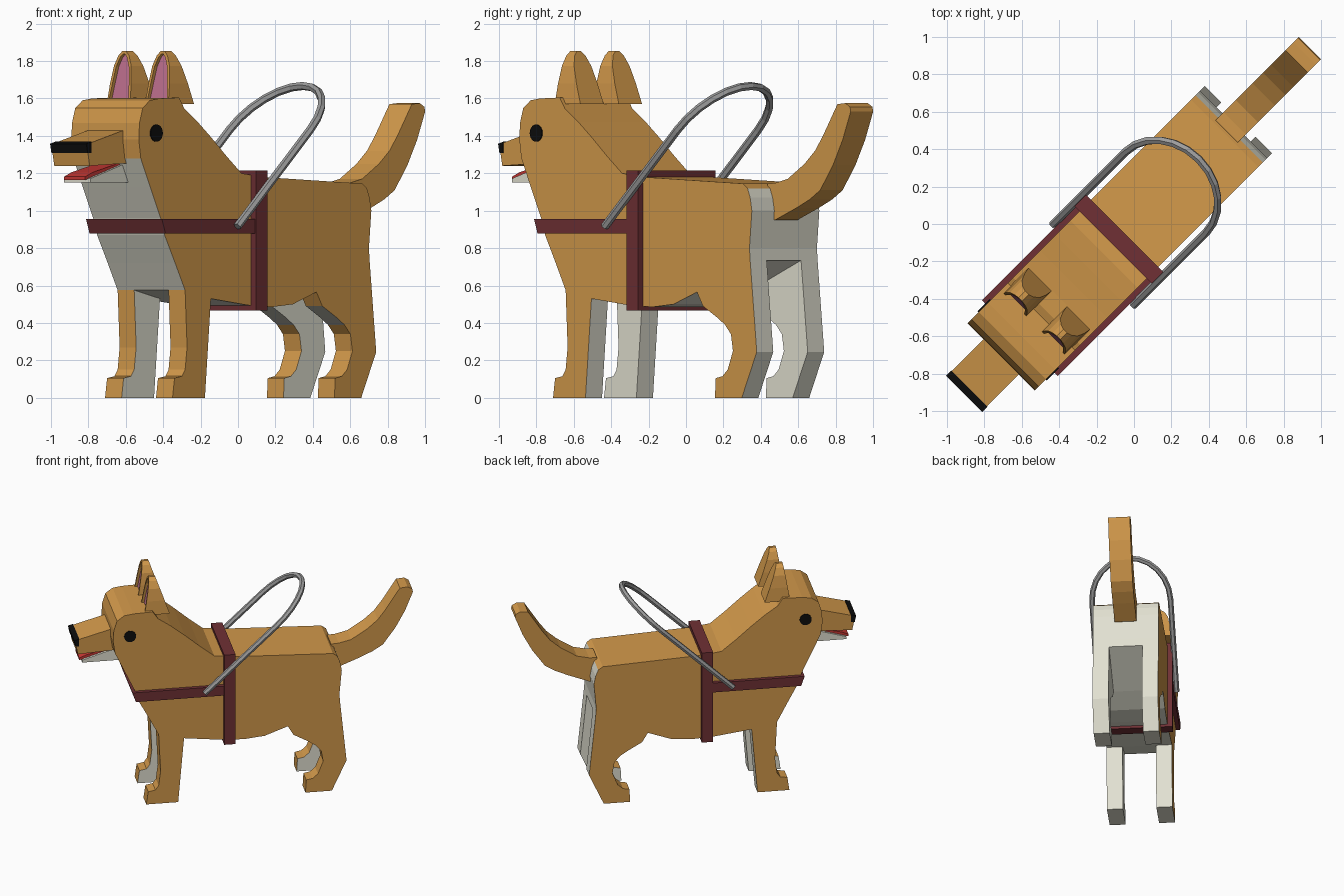
import bpy, bmesh, math
from mathutils import Vector

if "Cube" in bpy.data.objects:
    bpy.data.objects.remove(bpy.data.objects["Cube"])

TURN = math.radians(45)   # the dog stands diagonally; local x runs from nose to tail


def mat(name, r, g, b):
    m = bpy.data.materials.new(name)
    m.diffuse_color = (r, g, b, 1)
    m.use_nodes = True
    m.node_tree.nodes["Principled BSDF"].inputs["Base Color"].default_value = m.diffuse_color
    return m


TAN = mat("tan_fur", 0.65, 0.32, 0.07)
CREAM = mat("cream_fur", 0.76, 0.75, 0.64)
MAROON = mat("maroon_strap", 0.16, 0.03, 0.035)
GREY = mat("grey_metal", 0.34, 0.34, 0.34)
PINK = mat("pink_ear", 0.55, 0.17, 0.29)
RED = mat("red_tongue", 0.58, 0.04, 0.035)
BLACK = mat("black", 0.004, 0.004, 0.004)


def finish(name, bm, mats, rule=None):
    bmesh.ops.recalc_face_normals(bm, faces=bm.faces)
    bm.normal_update()
    if rule:
        for f in bm.faces:
            f.material_index = int(rule(f.normal, f.calc_center_median()))
    me = bpy.data.meshes.new(name)
    bm.to_mesh(me)
    bm.free()
    for m in mats:
        me.materials.append(m)
    ob = bpy.data.objects.new(name, me)
    ob.rotation_euler.z = TURN
    bpy.context.collection.objects.link(ob)
    return ob


def prism(name, pts, y0, y1, mats, rule=None):
    """Side profile (x, z) extruded across the width."""
    bm = bmesh.new()
    a = [bm.verts.new((x, y0, z)) for x, z in pts]
    b = [bm.verts.new((x, y1, z)) for x, z in pts]
    bm.faces.new(a)
    bm.faces.new(b[::-1])
    for i in range(len(pts)):
        j = (i + 1) % len(pts)
        bm.faces.new((a[i], b[i], b[j], a[j]))
    return finish(name, bm, mats, rule)


W = 0.255      # half width of body
IN = 0.13      # inner side of legs

# Body with neck and head: cream chest, belly and rump
body = [(-0.85, 1.60), (-0.92, 1.59), (-0.975, 1.55), (-1.0, 1.47), (-1.005, 1.38),
        (-0.99, 1.28), (-0.92, 1.13), (-0.84, 0.96), (-0.81, 0.87), (-0.73, 0.72),
        (-0.655, 0.575), (-0.46, 0.53), (-0.18, 0.495), (0.0, 0.485), (0.16, 0.50),
        (0.338, 0.565), (0.74, 0.735), (0.735, 0.80), (0.753, 1.0), (0.74, 1.07),
        (0.72, 1.12), (0.685, 1.145), (-0.07, 1.18), (-0.228, 1.20), (-0.34, 1.29),
        (-0.455, 1.39), (-0.56, 1.475), (-0.66, 1.545), (-0.70, 1.605)]
prism("body", body, -W, W, [TAN, CREAM],
      lambda n, c: (n.z < -0.3 and c.z < 0.8) or (n.x < -0.5 and c.z < 1.28)
      or (n.x > 0.5 and c.z < 1.12))

# Legs: cream inside, behind and underneath
front_leg = [(-0.655, 0.575), (-0.64, 0.27), (-0.655, 0.15), (-0.68, 0.115), (-0.735, 0.105),
             (-0.75, 0.0), (-0.505, 0.0), (-0.46, 0.53)]
hind_leg = [(0.338, 0.565), (0.383, 0.49), (0.489, 0.43), (0.55, 0.39), (0.595, 0.34),
            (0.61, 0.25), (0.57, 0.15), (0.53, 0.115), (0.48, 0.105), (0.474, 0.0),
            (0.677, 0.0), (0.79, 0.245), (0.74, 0.735)]
for side, tag in ((1, "right"), (-1, "left")):
    for kind, pts in (("front_leg", front_leg), ("hind_leg", hind_leg)):
        prism(f"{kind}_{tag}", pts, side * IN, side * W, [TAN, CREAM],
              lambda n, c, s=side: n.y * s < -0.5 or n.x > 0.5 or n.z < -0.8)

# Tail
prism("tail", [(0.70, 1.145), (0.76, 1.148), (0.854, 1.17), (0.98, 1.25), (1.06, 1.32),
               (1.12, 1.40), (1.23, 1.57), (1.29, 1.575), (1.325, 1.555), (1.33, 1.53),
               (1.27, 1.38), (1.197, 1.245), (1.10, 1.11), (1.02, 1.06), (0.92, 1.015),
               (0.757, 0.95), (0.70, 0.95)], -0.085, 0.085, [TAN])

# Muzzle, nose, jaw, tongue
prism("muzzle", [(-0.95, 1.435), (-1.0, 1.43), (-1.278, 1.355), (-1.255, 1.24),
                 (-0.95, 1.255)], -0.134, 0.134, [TAN])
prism("nose", [(-1.245, 1.369), (-1.284, 1.358), (-1.274, 1.308), (-1.245, 1.308)],
      -0.137, 0.137, [BLACK])
prism("jaw", [(-1.215, 1.152), (-1.215, 1.172), (-0.96, 1.25), (-0.90, 1.152)],
      -0.1, 0.1, [CREAM])
prism("tongue", [(-1.235, 1.165), (-1.235, 1.182), (-1.18, 1.205), (-0.95, 1.262),
                 (-0.95, 1.235), (-1.18, 1.178)], -0.08, 0.08, [RED])

# Eyes and ears
for side, tag in ((1, "right"), (-1, "left")):
    bm = bmesh.new()
    bmesh.ops.create_cone(bm, cap_ends=True, segments=20, radius1=0.046, radius2=0.046, depth=0.008)
    for v in bm.verts:
        x, y, z = v.co
        v.co = (-0.875 + x, side * (W + 0.002) + z, 1.415 + y)
    finish(f"eye_{tag}", bm, [BLACK])

    # Arched outline; the back slopes in toward the tip, the front is hollowed out
    arch = [(-0.088, 1.57), (-0.08, 1.68), (-0.065, 1.775), (-0.04, 1.83), (-0.013, 1.855)]
    arch += [(-y, z) for y, z in reversed(arch)]
    bm = bmesh.new()
    front, back = [], []
    for y, z in arch:
        t = (z - 1.57) / 0.285
        front.append(bm.verts.new((-0.76 + 0.045 * t, side * 0.145 + y, z)))
        back.append(bm.verts.new((-0.565 - 0.10 * t, side * 0.145 + y, z)))
    opening = bm.faces.new(front)
    bm.faces.new(back[::-1])
    for i in range(len(arch)):
        j = (i + 1) % len(arch)
        bm.faces.new((front[i], back[i], back[j], front[j]))
    bmesh.ops.recalc_face_normals(bm, faces=bm.faces)
    bmesh.ops.inset_region(bm, faces=[opening], thickness=0.018)
    inner = bmesh.ops.extrude_discrete_faces(bm, faces=[opening])["faces"][0]
    for v in inner.verts:
        v.co.x += 0.02
    inner.material_index = 1
    finish(f"ear_{tag}", bm, [TAN, PINK])

# Harness: girth band and chest strap
prism("girth_band", [(-0.157, 0.467), (-0.07, 0.467), (-0.07, 1.216), (-0.157, 1.216)],
      -0.292, 0.292, [MAROON])
prism("chest_strap", [(-0.862, 0.955), (-0.835, 0.877), (-0.10, 0.877), (-0.10, 0.955)],
      -0.287, 0.287, [MAROON])

# Handle: sloping U-shaped tube
path = [(-0.31, -0.305), (0.24, -0.305)]
path += [(0.24 + 0.25 * math.cos(a), 0.305 * math.sin(a))
         for a in (math.radians(d) for d in range(-75, 76, 15))]
path += [(0.24, 0.305), (-0.31, 0.305)]
pts = [Vector((x, y, 0.915 + 0.94 * (x + 0.31))) for x, y in path]
up = Vector((-0.94, 0, 1)).normalized()      # normal of the handle's plane
bm = bmesh.new()
rings = []
for i, p in enumerate(pts):
    tangent = (pts[min(i + 1, len(pts) - 1)] - pts[max(i - 1, 0)]).normalized()
    across = tangent.cross(up)
    rings.append([bm.verts.new(p + 0.022 * (math.cos(k * math.pi / 3) * across
                                            + math.sin(k * math.pi / 3) * up)) for k in range(6)])
for r, q in zip(rings, rings[1:]):
    for k in range(6):
        bm.faces.new((r[k], r[(k + 1) % 6], q[(k + 1) % 6], q[k]))
bm.faces.new(rings[0])
bm.faces.new(rings[-1][::-1])
finish("handle", bm, [GREY])
